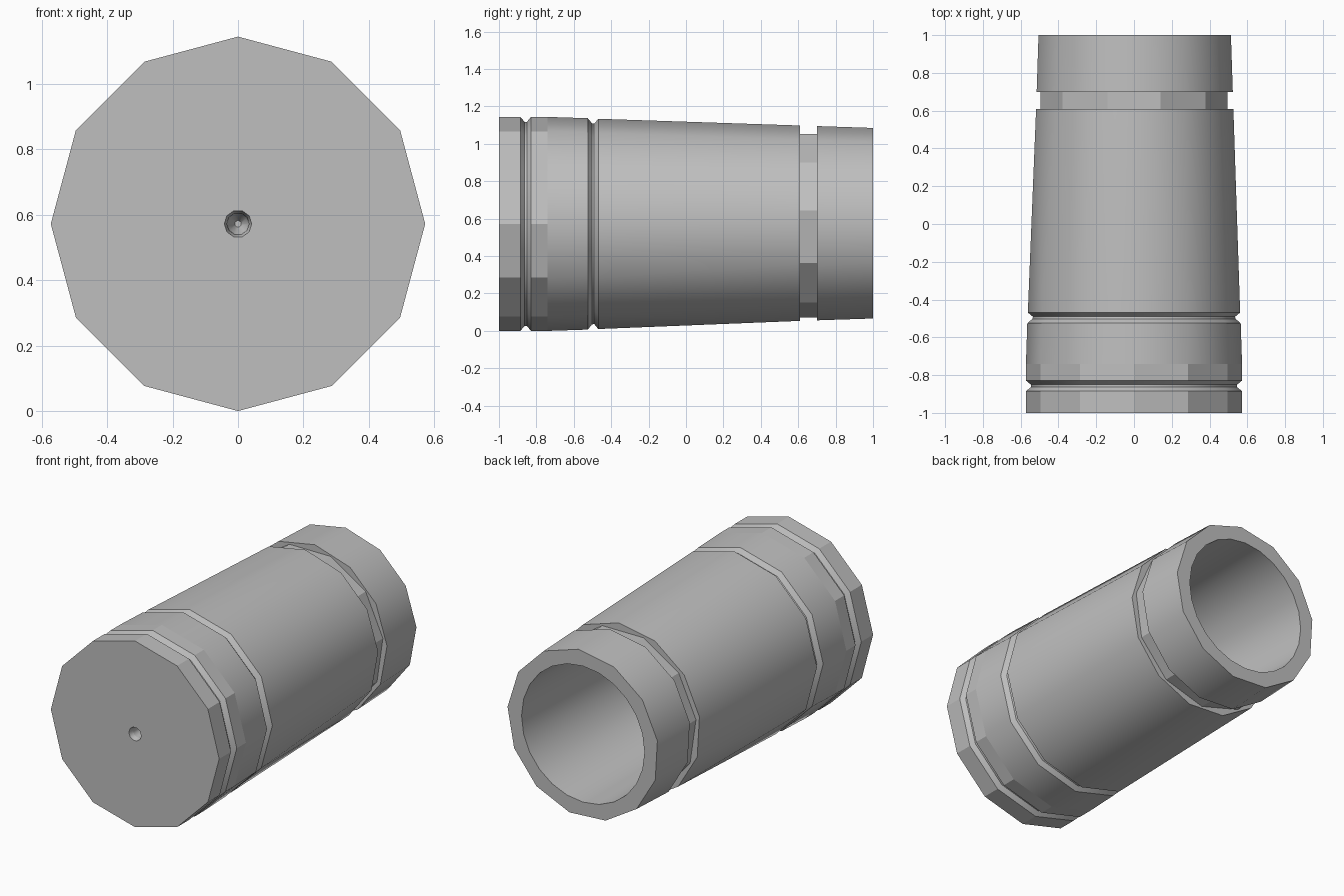
import bpy
import bmesh
from math import sin, cos, radians

default = bpy.data.objects.get("Cube")
if default:
    bpy.data.objects.remove(default, do_unlink=True)

AXIS_Z = 0.572

grey = bpy.data.materials.new("plain grey")
grey.use_nodes = True
COLOUR = (0.52, 0.52, 0.52, 1)
grey.diffuse_color = COLOUR
grey.node_tree.nodes["Principled BSDF"].inputs["Base Color"].default_value = COLOUR

# Number of sides and angle of the first corner for each kind of ring
TWELVE = (12, 0)
THIRTEEN = (13, 3.4)
ELEVEN = (11, 8.18)
TEN = (10, 0)
CAVITY = (24, 0)


def add_ring(bm, y, radius, kind):
    sides, start = kind
    angles = [start + 360 * k / sides for k in range(sides)]
    return [bm.verts.new((radius * cos(radians(a)), y, AXIS_Z + radius * sin(radians(a))))
            for a in angles]


def bridge(bm, a, kind_a, b, kind_b, smooth):
    """Skin two rings, which may have different numbers of sides."""
    n, m = len(a), len(b)
    i = j = 0
    while i < n or j < m:
        next_a = kind_a[1] + 360 * (i + 1) / n
        next_b = kind_b[1] + 360 * (j + 1) / m
        a0, b0 = a[i % n], b[j % m]
        if i < n and j < m and abs(next_a - next_b) < 0.001:
            corners = (a0, b0, b[(j + 1) % m], a[(i + 1) % n])
            i, j = i + 1, j + 1
        elif j >= m or (i < n and next_a < next_b):
            corners = (a0, b0, a[(i + 1) % n])
            i += 1
        else:
            corners = (a0, b0, b[(j + 1) % m])
            j += 1
        bm.faces.new(corners).smooth = smooth


def loft(name, rings, smooth=True, cap_start=False, cap_end=False):
    """Skin a row of (y, radius, kind) rings, with sharp edges along each ring."""
    bm = bmesh.new()
    loops = [add_ring(bm, *ring) for ring in rings]
    for k in range(len(rings) - 1):
        bridge(bm, loops[k], rings[k][2], loops[k + 1], rings[k + 1][2], smooth)
    for loop in loops:
        for k in range(len(loop)):
            edge = bm.edges.get((loop[k - 1], loop[k]))
            if edge:
                edge.smooth = False
    if cap_start:
        bm.faces.new(loops[0])
    if cap_end:
        bm.faces.new(loops[-1][::-1])
    bm.normal_update()
    mesh = bpy.data.meshes.new(name)
    bm.to_mesh(mesh)
    bm.free()
    mesh.materials.append(grey)
    obj = bpy.data.objects.new(name, mesh)
    bpy.context.collection.objects.link(obj)
    return obj


def groove(name, y, r0, r1):
    """Chamfered groove with a narrow floor."""
    depth = 0.027
    loft(name, [(y - 0.028, r0, TWELVE), (y - 0.006, r0 - depth, TWELVE),
                (y + 0.006, r1 - depth, TWELVE), (y + 0.028, r1, TWELVE)])


# Front end with its small centre hole
loft("centre_hole", [(-0.85, 0.01, TEN), (-0.9, 0.032, TEN),
                     (-0.97, 0.034, TEN), (-1, 0.042, TEN)], cap_start=True)
loft("front_face", [(-1, 0.042, TEN), (-1, 0.572, TWELVE)], smooth=False)

# Front collar, bands and grooves
loft("front_collar", [(-1, 0.572, TWELVE), (-0.885, 0.572, TWELVE)], smooth=False)
groove("front_groove", -0.857, 0.572, 0.572)
loft("straight_band", [(-0.829, 0.572, TWELVE), (-0.74, 0.572, TWELVE)], smooth=False)
loft("tapered_band", [(-0.74, 0.572, TWELVE), (-0.525, 0.565, TWELVE)])
groove("second_groove", -0.497, 0.565, 0.562)

# Long tapered body
loft("body", [(-0.469, 0.562, TWELVE), (0.61, 0.527, THIRTEEN)])

# Recessed neck, with the steps on either side of it
loft("neck_front_step", [(0.61, 0.527, THIRTEEN), (0.61, 0.5, ELEVEN)], smooth=False)
loft("neck", [(0.61, 0.5, ELEVEN), (0.7, 0.5, ELEVEN)], smooth=False)
loft("neck_back_step", [(0.7, 0.5, ELEVEN), (0.7, 0.524, THIRTEEN)], smooth=False)

# Back rim and the deep cavity
loft("rim", [(0.7, 0.524, THIRTEEN), (1, 0.514, THIRTEEN)])
loft("rim_face", [(1, 0.514, THIRTEEN), (1, 0.418, CAVITY)], smooth=False)
loft("cavity", [(1, 0.418, CAVITY), (-0.7, 0.38, TWELVE)], cap_end=True)
